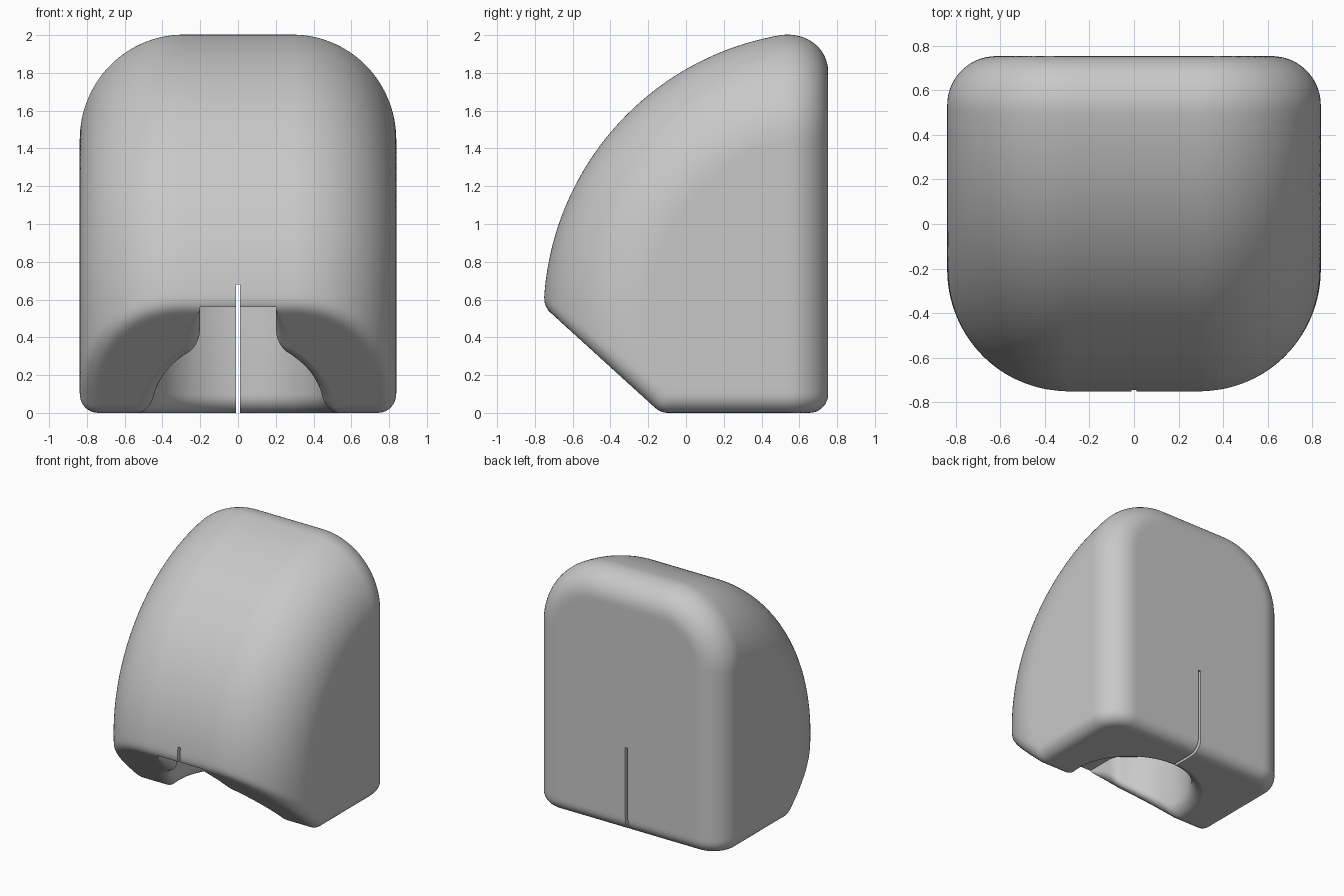
import bpy
import bmesh
import math
from mathutils import Vector

if "Cube" in bpy.data.objects:
    bpy.data.objects.remove(bpy.data.objects["Cube"], do_unlink=True)

HALF_WIDTH, BACK = 0.838, 0.753
ARC_Z, ARC_R = 0.514, 1.507            # axis height and radius of the curved front
SLOPE, SLOPE_Y = 0.91, -0.134          # sloping underside
CEILING, LIP = 0.56, 0.1               # cavity height and rounded rim
BOWL_Y, BOWL_R, NECK, BLEND = -0.05, 0.455, 0.2, 0.11
AXES = [Vector(a) * 0.001 for a in ((1, 0, 0), (0, 1, 0), (0, 0, 1))]

grey = bpy.data.materials.new("light grey")
grey.use_nodes = True
colour = (0.58, 0.58, 0.58, 1)
grey.diffuse_color = colour
grey.node_tree.nodes["Principled BSDF"].inputs["Base Color"].default_value = colour


def make_object(name, bm):
    bmesh.ops.recalc_face_normals(bm, faces=bm.faces)
    mesh = bpy.data.meshes.new(name)
    bm.to_mesh(mesh)
    bm.free()
    mesh.materials.append(grey)
    obj = bpy.data.objects.new(name, mesh)
    bpy.context.scene.collection.objects.link(obj)
    return obj


def gradient(f, p, value):
    return Vector([f(p + d) - value for d in AXES]).normalized()


def fillet(f, g, r):
    """Intersection of two solids with a rolling-ball edge of radius r."""
    def solid(p):
        a, b = f(p), g(p)
        u, v = a + r, b + r
        if max(u, v) <= 0 or min(u, v) < -0.3 * r:
            return max(a, b)
        c = gradient(f, p, a).dot(gradient(g, p, b))
        if u <= v * c or v <= u * c:
            return max(a, b)
        return math.sqrt((u * u + v * v - 2 * u * v * c) / max(1 - c * c, 1e-6)) - r
    return solid


def curved_shell(p):
    """Curved front with broad rounded side edges."""
    front = math.hypot(p.y - BACK, p.z - ARC_Z) - ARC_R + 0.55
    side = abs(p.x) - HALF_WIDTH + 0.55
    return min(0, max(front, side)) + math.hypot(max(front, 0), max(side, 0)) - 0.55


def back(p):
    return p.y - BACK


def slope(p):
    return (-SLOPE * (p.y - SLOPE_Y) - p.z) / math.hypot(SLOPE, 1)


def floor(p):
    return -p.z


housing = fillet(fillet(curved_shell, back, 0.22), fillet(slope, floor, 0.1), 0.1)

# Housing: a dense box shrunk onto the rounded shape
bm = bmesh.new()
bmesh.ops.create_cube(bm, size=2)
bmesh.ops.subdivide_edges(bm, edges=bm.edges[:], cuts=71, use_grid_fill=True)
centre = Vector((0, 0, 1))
for v in bm.verts:
    ray = Vector((v.co.x * 0.85, v.co.y * 0.77, v.co.z * 1.02))
    low, high = 0.4, 1.1
    for _ in range(15):
        mid = (low + high) / 2
        if housing(centre + ray * mid) < 0:
            low = mid
        else:
            high = mid
    v.co = centre + ray * low
body = make_object("housing", bm)


def underside(y):
    return min(max(0, -SLOPE * (y - SLOPE_Y)), CEILING - 0.02)


# Keyhole outline of the cavity: neck, blend, round bowl, as (point, outward normal)
reach = BOWL_R + BLEND
drop = math.sqrt(reach ** 2 - (NECK + BLEND) ** 2)
blend_x, blend_y = NECK + BLEND, BOWL_Y - drop
half = [(NECK, y, 1, 0) for y in (-0.95, -0.85, -0.76, -0.73, -0.7, -0.65, -0.6)]
end = math.atan2(drop, -blend_x)
for i in range(9):
    a = math.pi + (end - math.pi) * i / 8
    c, s = math.cos(a), math.sin(a)
    half.append((blend_x + BLEND * c, blend_y + BLEND * s, -c, -s))
start = math.atan2(-drop, blend_x)
for i in range(1, 37):
    a = start + (math.pi / 2 - start) * i / 36
    c, s = math.cos(a), math.sin(a)
    half.append((BOWL_R * c, BOWL_Y + BOWL_R * s, c, s))
outline = half + [(-x, y, -nx, ny) for x, y, nx, ny in reversed(half[:-1])]

# Cavity cutter: outline lofted upwards, flared at the rim
bm = bmesh.new()
STEPS = 7
rows = []
for k in range(-1, STEPS + 2):
    a = math.pi / 2 * min(max(k, 0), STEPS) / STEPS
    row = []
    for x, y, nx, ny in outline:
        r = min(LIP, (CEILING - underside(y)) * 0.6)
        out = r * (1 - math.sin(a))
        px, py = x + nx * out, y + ny * out
        z = underside(py) + r * (1 - math.cos(a)) - 0.002
        if k < 0:
            z = -0.2
        elif k > STEPS:
            z = CEILING
        row.append(bm.verts.new((px, py, z)))
    rows.append(row)
for lower, upper in zip(rows, rows[1:]):
    for i in range(len(lower)):
        j = (i + 1) % len(lower)
        bm.faces.new((lower[i], lower[j], upper[j], upper[i]))
for row in (rows[0], rows[-1]):
    bm.faces.new(row)
cavity = make_object("cavity_cutter", bm)

# Narrow slit running front to back
bm = bmesh.new()
bmesh.ops.create_cube(bm, size=1)
for v in bm.verts:
    v.co = (v.co.x * 0.022, v.co.y * 2, 0.68 if v.co.z > 0 else -0.25)
slit = make_object("slit_cutter", bm)

# Cut the openings
bpy.context.view_layer.objects.active = body
body.select_set(True)
for cutter in (cavity, slit):
    cutter.hide_render = True
    mod = body.modifiers.new("cut", "BOOLEAN")
    mod.operation = "DIFFERENCE"
    mod.solver = "EXACT"
    mod.object = cutter
    bpy.ops.object.modifier_apply(modifier=mod.name)
    bpy.data.objects.remove(cutter, do_unlink=True)
bpy.ops.object.shade_smooth_by_angle(angle=math.radians(30))
